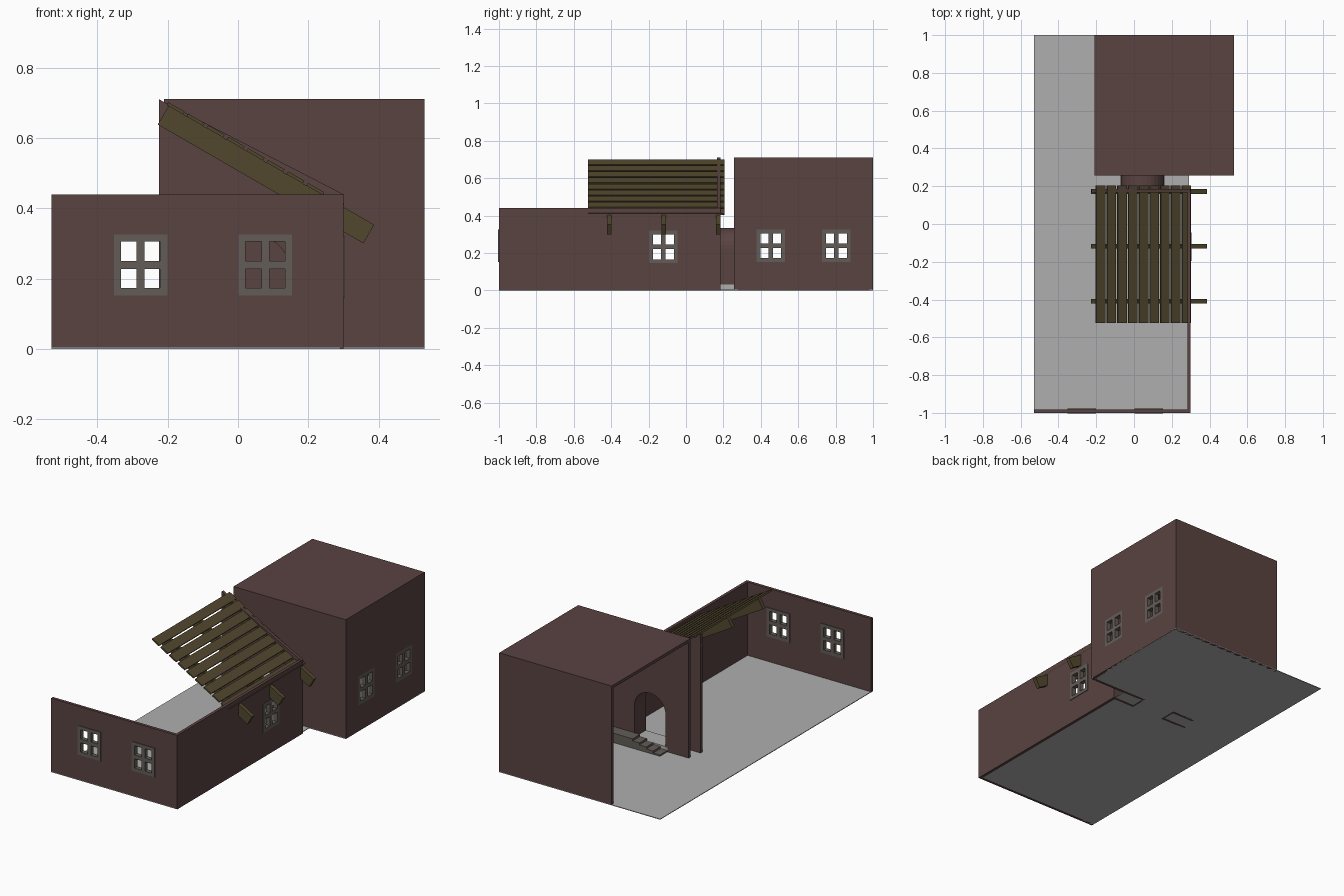
import bpy, bmesh, math
from mathutils import Matrix, Vector

if "Cube" in bpy.data.objects:
    bpy.data.objects.remove(bpy.data.objects["Cube"])


def material(name, rgb):
    m = bpy.data.materials.new(name)
    m.diffuse_color = (*rgb, 1)
    m.use_nodes = True
    m.node_tree.nodes["Principled BSDF"].inputs["Base Color"].default_value = m.diffuse_color
    return m


WALL = material("brown_plaster", (0.100, 0.056, 0.053))
WOOD = material("dark_wood", (0.085, 0.064, 0.028))
FRAME = material("grey_frame", (0.125, 0.108, 0.095))
FLOOR = material("light_grey_floor", (0.43, 0.43, 0.43))


def add_mesh(name, mesh, mat):
    ob = bpy.data.objects.new(name, mesh)
    bpy.context.collection.objects.link(ob)
    mesh.materials.clear()
    mesh.materials.append(mat)
    return ob


def box(name, lo, hi, mat, rot=None):
    """Box between two corners, optionally transformed by a matrix."""
    bm = bmesh.new()
    bmesh.ops.create_cube(bm, size=1)
    lo, hi = Vector(lo), Vector(hi)
    for v in bm.verts:
        v.co = (lo + hi) / 2 + Vector(a * b for a, b in zip(v.co, hi - lo))
    if rot:
        bm.transform(rot)
    me = bpy.data.meshes.new(name)
    bm.to_mesh(me)
    bm.free()
    return add_mesh(name, me, mat)


def panel(name, outlines, axis, lo, hi, mat):
    """Flat panel with holes; outlines in (x,z) for axis 'y', (y,z) for axis 'x'."""
    cu = bpy.data.curves.new(name, 'CURVE')
    cu.dimensions = '2D'
    cu.fill_mode = 'BOTH'
    cu.extrude = (hi - lo) / 2
    for pts in outlines:
        sp = cu.splines.new('POLY')
        sp.points.add(len(pts) - 1)
        for p, (u, v) in zip(sp.points, pts):
            p.co = (u, v, 0, 1)
        sp.use_cyclic_u = True
    tmp = bpy.data.objects.new(name + "_outline", cu)
    bpy.context.collection.objects.link(tmp)
    dg = bpy.context.evaluated_depsgraph_get()
    me = bpy.data.meshes.new_from_object(tmp.evaluated_get(dg))
    bpy.data.objects.remove(tmp)
    mid = (lo + hi) / 2
    if axis == 'y':
        mat4 = Matrix(((1, 0, 0, 0), (0, 0, -1, mid), (0, 1, 0, 0), (0, 0, 0, 1)))
    else:
        mat4 = Matrix(((0, 0, 1, mid), (1, 0, 0, 0), (0, 1, 0, 0), (0, 0, 0, 1)))
    bm = bmesh.new()
    bm.from_mesh(me)
    bm.transform(mat4)
    bmesh.ops.remove_doubles(bm, verts=bm.verts, dist=1e-5)
    bmesh.ops.recalc_face_normals(bm, faces=bm.faces)
    bm.to_mesh(me)
    bm.free()
    for p in me.polygons:
        p.use_smooth = False
    return add_mesh(name, me, mat)


def rect(u0, u1, v0, v1):
    return [(u0, v0), (u1, v0), (u1, v1), (u0, v1)]


def window(name, u0, v0, axis, lo, hi):
    """Frame with four panes; returns the hole to leave in the wall."""
    w, h, b, m = 0.152, 0.173, 0.020, 0.023
    pw, ph = (w - 2 * b - m) / 2, (h - 2 * b - m) / 2
    panes = [rect(u, u + pw, v, v + ph)
             for u in (u0 + b, u0 + b + pw + m) for v in (v0 + b, v0 + b + ph + m)]
    panel(name, [rect(u0, u0 + w, v0, v0 + h)] + panes, axis, lo - 0.004, hi + 0.004, FRAME)
    return rect(u0, u0 + w, v0, v0 + h)


def arch(x0, x1, top, n=16):
    """Round-topped outline running from the left foot to the right foot."""
    r, c = (x1 - x0) / 2, (x0 + x1) / 2
    curve = [(c - r * math.cos(math.pi * i / n), top - r + r * math.sin(math.pi * i / n))
             for i in range(n + 1)]
    return [(x0, 0)] + curve + [(x1, 0)]


# Floor: long yard slab plus the part under the tall room
panel("floor", [[(-0.53, -1), (0.29, -1), (0.29, 0.257), (0.53, 0.257),
                 (0.53, 1), (-0.53, 1)]], 'y', 0, 0.004, FLOOR)
f = bpy.data.objects["floor"]
f.data.transform(Matrix.Rotation(math.radians(-90), 4, 'X'))
zs = min(v.co.z for v in f.data.vertices)
f.data.transform(Matrix.Translation((0, 0, -zs)))
if min(v.co.y for v in f.data.vertices) < -1.01:
    f.data.transform(Matrix.Translation((0, 0, 0)))

# Low front and right walls with windows
T = 0.018
holes = [window("front_window", x, 0.153, 'y', -1, -1 + T) for x in (-0.353, 0.002)]
panel("front_wall", [rect(-0.53, 0.30, 0, 0.44)] + holes, 'y', -1, -1 + T, WALL)
hole = window("side_window", -0.197, 0.147, 'x', 0.30 - T, 0.30)
panel("right_wall", [rect(-1 + T, 0.167, 0, 0.44), hole], 'x', 0.30 - T, 0.30, WALL)

# Partition with slanted top and an arched doorway
door = arch(-0.058, 0.148, 0.323)
panel("slanted_partition", [[(-0.225, 0)] + door + [(0.30, 0), (0.30, 0.44), (-0.225, 0.71)]],
      'y', 0.167, 0.185, WALL)

# Vaulted passage joining the two rooms
panel("passage_vault", [arch(-0.07, 0.16, 0.335) + door[::-1]], 'y', 0.185, 0.257, WALL)
box("passage_step", (-0.071, 0.167, 0.004), (0.161, 0.275, 0.033), FLOOR)

# Tall room, open to the left
panel("room_front_wall", [[(-0.21, 0)] + door + [(0.53, 0), (0.53, 0.71), (-0.21, 0.71)]],
      'y', 0.257, 0.257 + T, WALL)
panel("room_back_wall", [rect(-0.21, 0.53, 0, 0.71)], 'y', 1 - T, 1, WALL)
holes = [window("room_window", y, 0.153, 'x', 0.526 - T, 0.526) for y in (0.377, 0.728)]
panel("room_right_wall", [rect(0.257 + T, 1 - T, 0, 0.71)] + holes, 'x', 0.53 - T, 0.53, WALL)
box("room_roof", (-0.21, 0.257 + T, 0.71 - T), (0.53 - T, 1 - T, 0.71), WALL)

# Landing and short stair inside the tall room
box("landing", (0.11, 0.275, 0.004), (0.40, 0.345, 0.06), FRAME)
for i in range(4):
    x = 0.11 - 0.045 * i
    box("stair_step", (x - 0.045, 0.275, 0.004), (x, 0.345, 0.048 - 0.012 * i), FRAME)

# Sloping roof: local x runs down the slope from the upper left end
slope = Matrix.Translation((-0.228, 0, 0.638)) @ Matrix.Rotation(math.radians(30), 4, 'Y')
for y in (-0.41, -0.119, 0.172):
    box("rafter", (0, y - 0.012, 0), (0.675, y + 0.012, 0.061), WOOD, slope)
for i in range(9):
    s = 0.0655 * i - 0.006
    box("roof_plank", (s, -0.523, 0.061), (s + 0.054, 0.205, 0.070), WOOD, slope)
